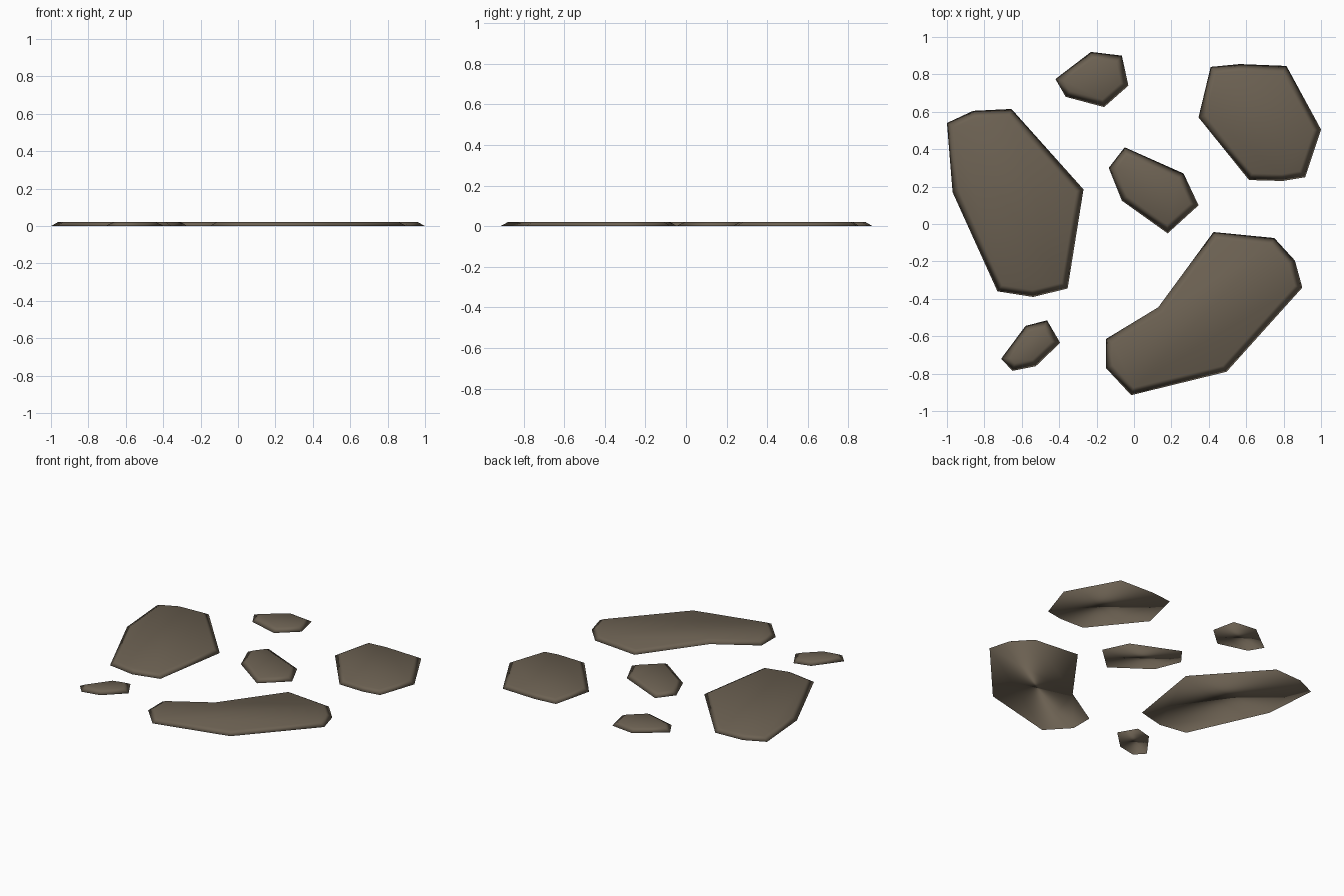
import bpy, bmesh

if "Cube" in bpy.data.objects:
    bpy.data.objects.remove(bpy.data.objects["Cube"])

HEIGHT = 0.022   # slab thickness
SLOPE = 0.037    # how far the top edge is set in

# Outline of each stone, seen from above (clockwise)
STONES = {
    "left_stone": [(-1, .54), (-.86, .605), (-.655, .615), (-.27, .185),
                   (-.355, -.345), (-.54, -.39), (-.73, -.36), (-.97, .17)],
    "back_stone": [(-.42, .775), (-.23, .92), (-.065, .90), (-.03, .74),
                   (-.16, .625), (-.365, .68)],
    "right_stone": [(.345, .57), (.41, .84), (.565, .855), (.815, .845),
                    (1, .505), (.915, .25), (.795, .23), (.615, .235)],
    "middle_stone": [(-.135, .30), (-.05, .41), (.265, .27), (.345, .10),
                     (.18, -.05), (-.065, .125)],
    "front_stone": [(-.15, -.615), (.13, -.445), (.425, -.043), (.75, -.075),
                    (.86, -.195), (.90, -.34), (.495, -.79), (-.015, -.915),
                    (-.15, -.77)],
    "small_stone": [(-.71, -.72), (-.58, -.545), (-.465, -.515), (-.395, -.635),
                    (-.525, -.76), (-.65, -.785)],
}

mat = bpy.data.materials.new("brown stone")
mat.diffuse_color = (0.15, 0.12, 0.085, 1)
mat.use_nodes = True
mat.node_tree.nodes["Principled BSDF"].inputs["Base Color"].default_value = mat.diffuse_color


def add_stone(name, outline):
    bm = bmesh.new()
    base = [bm.verts.new((x, y, 0)) for x, y in reversed(outline)]
    top = bm.faces.new(base)
    top.normal_update()
    # sloped rim up to the flat top
    bmesh.ops.inset_region(bm, faces=[top], thickness=SLOPE, depth=0,
                           use_boundary=True, use_even_offset=True)
    for v in top.verts:
        v.co.z = HEIGHT
    # underside
    bm.faces.new(list(reversed(base)))
    bmesh.ops.recalc_face_normals(bm, faces=bm.faces)
    for f in bm.faces:
        f.smooth = True
    mesh = bpy.data.meshes.new(name)
    bm.to_mesh(mesh)
    bm.free()
    mesh.materials.append(mat)
    bpy.context.collection.objects.link(bpy.data.objects.new(name, mesh))


for stone, points in STONES.items():
    add_stone(stone, points)
